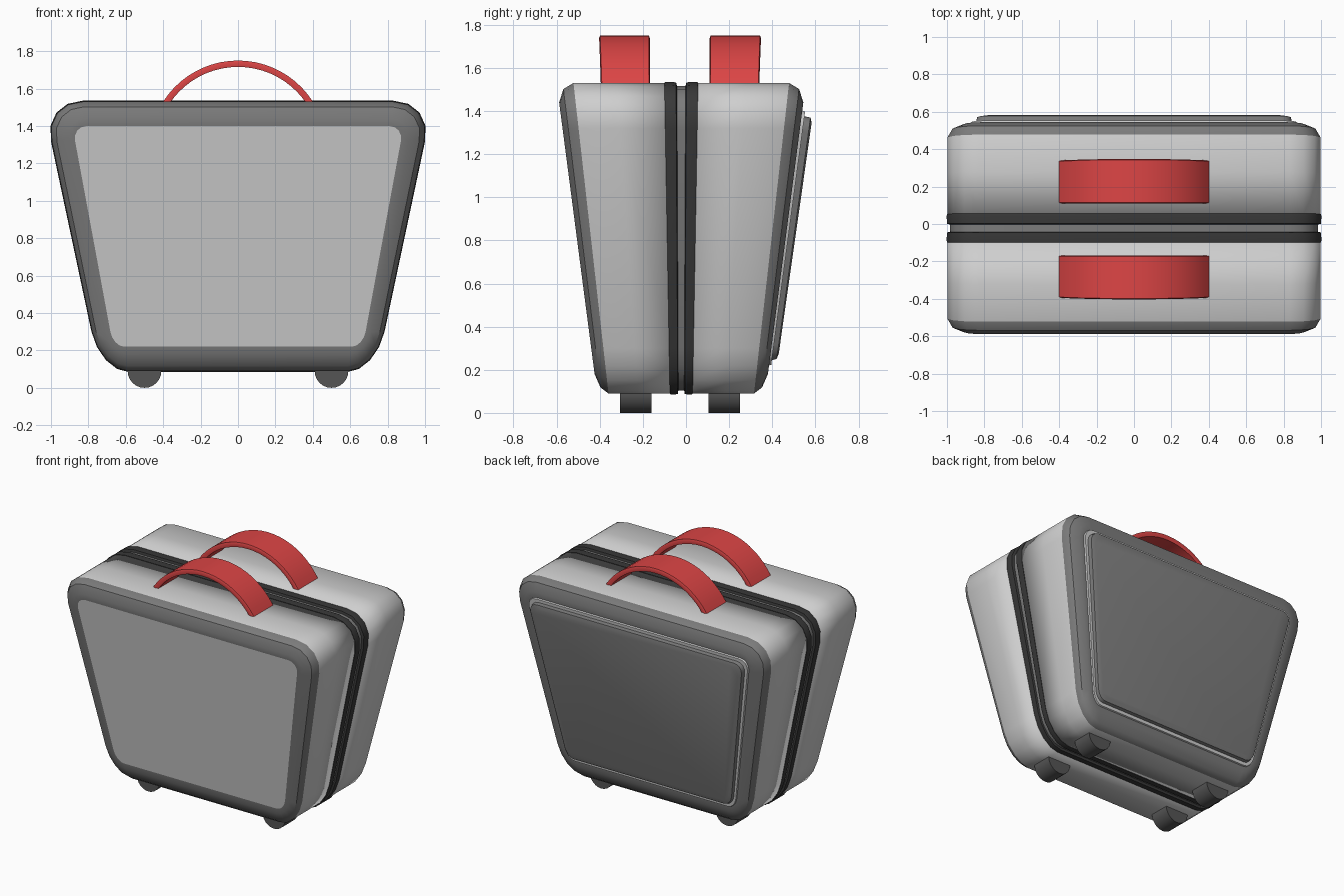
import bpy, bmesh, math
from mathutils import Matrix, Vector

if "Cube" in bpy.data.objects:
    bpy.data.objects.remove(bpy.data.objects["Cube"])


def material(name, rgb):
    m = bpy.data.materials.new(name)
    m.diffuse_color = (*rgb, 1)
    m.use_nodes = True
    m.node_tree.nodes["Principled BSDF"].inputs["Base Color"].default_value = m.diffuse_color
    return m


LIGHT = material("light silver", (0.62, 0.62, 0.62))
GREY = material("dark grey", (0.20, 0.20, 0.20))
BLACK = material("black trim", (0.04, 0.04, 0.04))
FOOT = material("charcoal rubber", (0.09, 0.09, 0.09))
RED = material("red", (0.72, 0.06, 0.06))

TOP, BOTTOM, HALF_W, YC = 1.53, 0.09, 1.04, -0.022


def finish(name, bm, mats, soft=()):
    """Smooth shading with sharp creases, except on the edges inside soft."""
    bmesh.ops.recalc_face_normals(bm, faces=bm.faces[:])
    for f in bm.faces:
        f.smooth = True
    for e in bm.edges:
        inside = e.verts[0] in soft and e.verts[1] in soft
        e.smooth = inside or e.calc_face_angle(0) < math.radians(35)
    me = bpy.data.meshes.new(name)
    bm.to_mesh(me)
    bm.free()
    for m in mats:
        me.materials.append(m)
    ob = bpy.data.objects.new(name, me)
    bpy.context.collection.objects.link(ob)
    return ob


def outline(v, inset, seg=4):
    """Rounded rectangle at depth v, tapered towards the bottom."""
    r = max(0.21 - inset, 0.07)
    w, lo, hi = HALF_W - inset, BOTTOM + inset, TOP - inset
    pts = []
    for k, (sx, sz) in enumerate(((1, 1), (-1, 1), (-1, -1), (1, -1))):
        cx = sx * (w - r)
        cz = hi - r if sz > 0 else lo + r
        for i in range(seg + 1):
            a = math.pi / 2 * (k + i / seg)
            x, z = cx + r * math.cos(a), cz + r * math.sin(a)
            t = (z - BOTTOM) / (TOP - BOTTOM)
            pts.append(Vector((x * (0.707 + 0.293 * t),
                               YC + v * (0.675 + 0.325 * t), z)))
    return pts


def loft(name, rings, slots, mats, closed=False, cap_slot=0):
    """Skin rings of (depth, inset); slots gives the colour of each strip."""
    bm = bmesh.new()
    loops = [[bm.verts.new(p) for p in outline(*r)] for r in rings]
    n = len(loops[0])
    pairs = list(zip(loops, loops[1:] + loops[:1]))
    for (a, b), s in zip(pairs if closed else pairs[:-1], slots):
        for i in range(n):
            j = (i + 1) % n
            bm.faces.new((a[i], a[j], b[j], b[i])).material_index = s
    soft = ()
    if not closed:
        bm.faces.new(loops[0])
        bm.faces.new(loops[-1]).material_index = cap_slot
        soft = set(loops[0])
    return finish(name, bm, mats, soft)


# Case halves: light sides, dark bevelled rim, light front panel
half = [(0.07, 0), (0.30, 0), (0.50, 0), (0.55, 0.028), (0.578, 0.09), (0.578, 0.13)]
loft("front_case_half", [(-v, d) for v, d in half], [0, 0, 1, 1, 1], [LIGHT, GREY])

# Back half also carries a light step and a raised dark plate
plate = [(0.592, 0.133), (0.592, 0.155), (0.622, 0.16), (0.631, 0.185)]
loft("back_case_half", half + plate, [0, 0, 1, 1, 1, 0, 0, 1, 1],
     [LIGHT, GREY], cap_slot=1)

# Band between the halves, with a grey groove along its middle
band = [(-0.078, 0.03), (-0.078, -0.003), (-0.066, -0.005), (-0.024, -0.003),
        (-0.020, 0.014), (0.020, 0.014), (0.024, -0.003), (0.066, -0.005),
        (0.078, -0.003), (0.078, 0.03)]
loft("closure_band", band, [0, 0, 0, 0, 1, 0, 0, 0, 0, 0], [BLACK, GREY], closed=True)


# Arched handles
def handle(name, y0, y1):
    R, cz, steps = 0.474, 1.276, 20
    end = math.asin(0.4 / R)
    prof = [(0, 0.012), (0.02, 0), (0.98, 0), (1, 0.012), (0.98, 0.034), (0.02, 0.034)]
    bm = bmesh.new()
    loops = []
    for i in range(steps + 1):
        a = -end + 2 * end * i / steps
        flare = 0.008 * math.cos(a / end * math.pi / 2) * (1 if y0 > 0 else -1)
        loop = []
        for u, drop in prof:
            outer = u > 0.5 if y0 > 0 else u < 0.5
            y = y0 + (y1 - y0) * u + (flare if outer else 0)
            r = R - drop
            loop.append(bm.verts.new((r * math.sin(a), y, cz + r * math.cos(a))))
        loops.append(loop)
    for a, b in zip(loops, loops[1:]):
        for k in range(len(prof)):
            m = (k + 1) % len(prof)
            bm.faces.new((a[k], a[m], b[m], b[k]))
    bm.faces.new(loops[0])
    bm.faces.new(loops[-1])
    finish(name, bm, [RED])


handle("front_handle", -0.395, -0.168)
handle("back_handle", 0.110, 0.340)

# Four round feet lying along the depth
for side, x in (("left", -0.5), ("right", 0.5)):
    for end, y in (("front", -0.233), ("back", 0.177)):
        bm = bmesh.new()
        bmesh.ops.create_cone(
            bm, cap_ends=True, segments=24, radius1=0.09, radius2=0.09, depth=0.145,
            matrix=Matrix.Translation((x, y, 0.09)) @ Matrix.Rotation(math.pi / 2, 4, "X"))
        finish(f"{end}_{side}_foot", bm, [FOOT])
